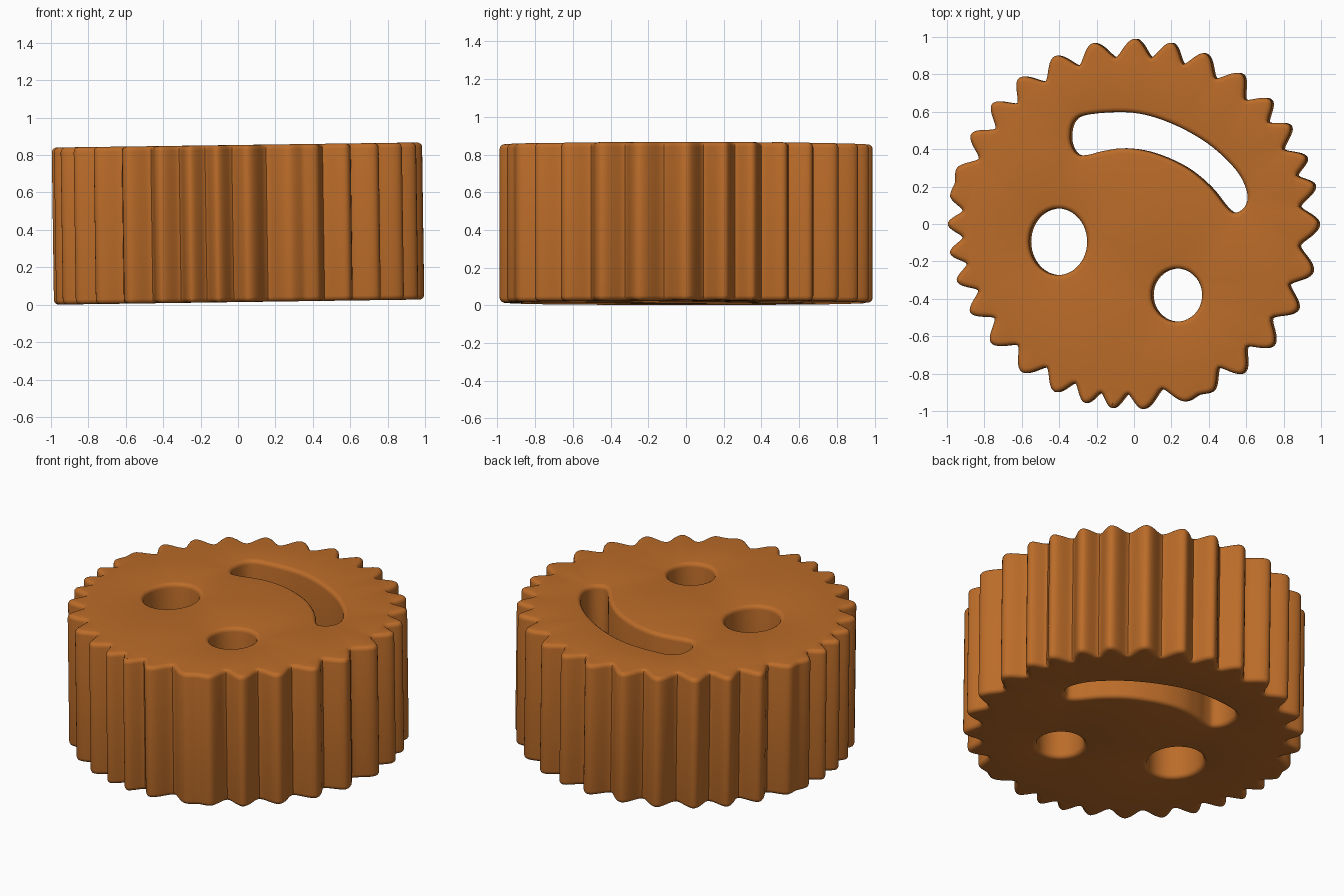
import bpy, bmesh, math
from mathutils import Vector, Matrix

if "Cube" in bpy.data.objects:
    bpy.data.objects.remove(bpy.data.objects["Cube"])

H = 0.84          # body thickness
ROUND = 0.026     # rim rounding

# Scalloped rim: angle of every tooth tip in degrees, counter-clockwise
TIPS = [0, 12, 21, 32, 42, 54, 67, 78, 89.4, 102.5, 115, 128, 139.5, 151,
        163, 171, 180, 189, 198, 208.5, 220, 233, 245, 255, 263.5, 273,
        287, 295, 306.5, 319, 332.5, 345]


def rim():
    pts = []
    n = 18
    for i, a in enumerate(TIPS):
        b = TIPS[i + 1] if i + 1 < len(TIPS) else 360 + TIPS[0]
        gap = b - a
        depth = 0.012 if gap < 8.2 else min(0.095, 0.0085 * gap)
        for k in range(n):
            t = k / n
            wave = (0.5 + 0.5 * math.cos(2 * math.pi * t)) ** 0.75
            r = 0.99 - depth * (1 - wave)
            ang = math.radians(a + gap * t)
            pts.append(Vector((r * math.cos(ang), r * math.sin(ang))))
    return pts


def ellipse(cx, cy, rx, ry, n=48):
    # clockwise, so the material lies on the left as for the rim
    return [Vector((cx + rx * math.cos(2 * math.pi * k / n),
                    cy - ry * math.sin(2 * math.pi * k / n))) for k in range(n)]


def smooth_loop(ctrl, steps=5):
    # closed Catmull-Rom curve
    out = []
    c = [Vector(p) for p in ctrl]
    m = len(c)
    for i in range(m):
        p0, p1, p2, p3 = c[i - 1], c[i], c[(i + 1) % m], c[(i + 2) % m]
        for k in range(steps):
            t = k / steps
            out.append(0.5 * (2 * p1 + (p2 - p0) * t
                              + (2 * p0 - 5 * p1 + 4 * p2 - p3) * t * t
                              + (3 * p1 - p0 - 3 * p2 + p3) * t ** 3))
    return out


# Smile-shaped slot, clockwise
MOUTH = [(-0.30, 0.375), (-0.335, 0.45), (-0.315, 0.55), (-0.23, 0.588),
         (0, 0.595), (0.2, 0.54), (0.4, 0.43), (0.55, 0.29), (0.61, 0.17),
         (0.60, 0.095), (0.548, 0.06), (0.50, 0.09), (0.41, 0.20),
         (0.28, 0.305), (0.11, 0.38), (-0.04, 0.405), (-0.16, 0.39),
         (-0.24, 0.37)]

# Wall profile: inset from the outline and height, with quarter-round rims
PROFILE = []
for k in range(5):
    a = k / 4 * math.pi / 2
    PROFILE.append((ROUND * (1 - math.sin(a)), -H / 2 + ROUND * (1 - math.cos(a))))
PROFILE += [(d, -z) for d, z in reversed(PROFILE)]

bm = bmesh.new()
caps = {0: [], len(PROFILE) - 1: []}
loops = [rim(), smooth_loop(MOUTH),
         ellipse(-0.40, -0.095, 0.155, 0.178), ellipse(0.235, -0.38, 0.135, 0.142)]
for loop in loops:
    n = len(loop)
    rings = []
    for d, z in PROFILE:
        ring = []
        for i, p in enumerate(loop):
            t = (loop[(i + 1) % n] - loop[i - 1]).normalized()
            q = p + Vector((-t.y, t.x)) * d
            ring.append(bm.verts.new((q.x, q.y, z)))
        rings.append(ring)
    for r0, r1 in zip(rings, rings[1:]):
        for i in range(n):
            j = (i + 1) % n
            bm.faces.new((r0[i], r0[j], r1[j], r1[i]))
    for idx in caps:
        ring = rings[idx]
        caps[idx] += [bm.edges.get((ring[i], ring[(i + 1) % n])) for i in range(n)]

# Flat top and bottom with the holes left open
for idx, edges in caps.items():
    nz = -1 if idx == 0 else 1
    bmesh.ops.triangle_fill(bm, edges=edges, use_beauty=True, normal=(0, 0, nz))
bmesh.ops.recalc_face_normals(bm, faces=bm.faces[:])

# Slight lean of the whole piece
bm.transform(Matrix.Translation((0, 0, 0.434)) @ Matrix.Rotation(math.radians(-0.8), 4, 'Y'))

mesh = bpy.data.meshes.new("scalloped_disc")
bm.to_mesh(mesh)
bm.free()
disc = bpy.data.objects.new("scalloped_disc", mesh)
bpy.context.collection.objects.link(disc)

mat = bpy.data.materials.new("warm brown")
mat.diffuse_color = (0.50, 0.15, 0.022, 1)
mat.use_nodes = True
mat.node_tree.nodes["Principled BSDF"].inputs["Base Color"].default_value = mat.diffuse_color
mesh.materials.append(mat)

bpy.context.view_layer.objects.active = disc
disc.select_set(True)
bpy.ops.object.shade_smooth_by_angle(angle=math.radians(35))
